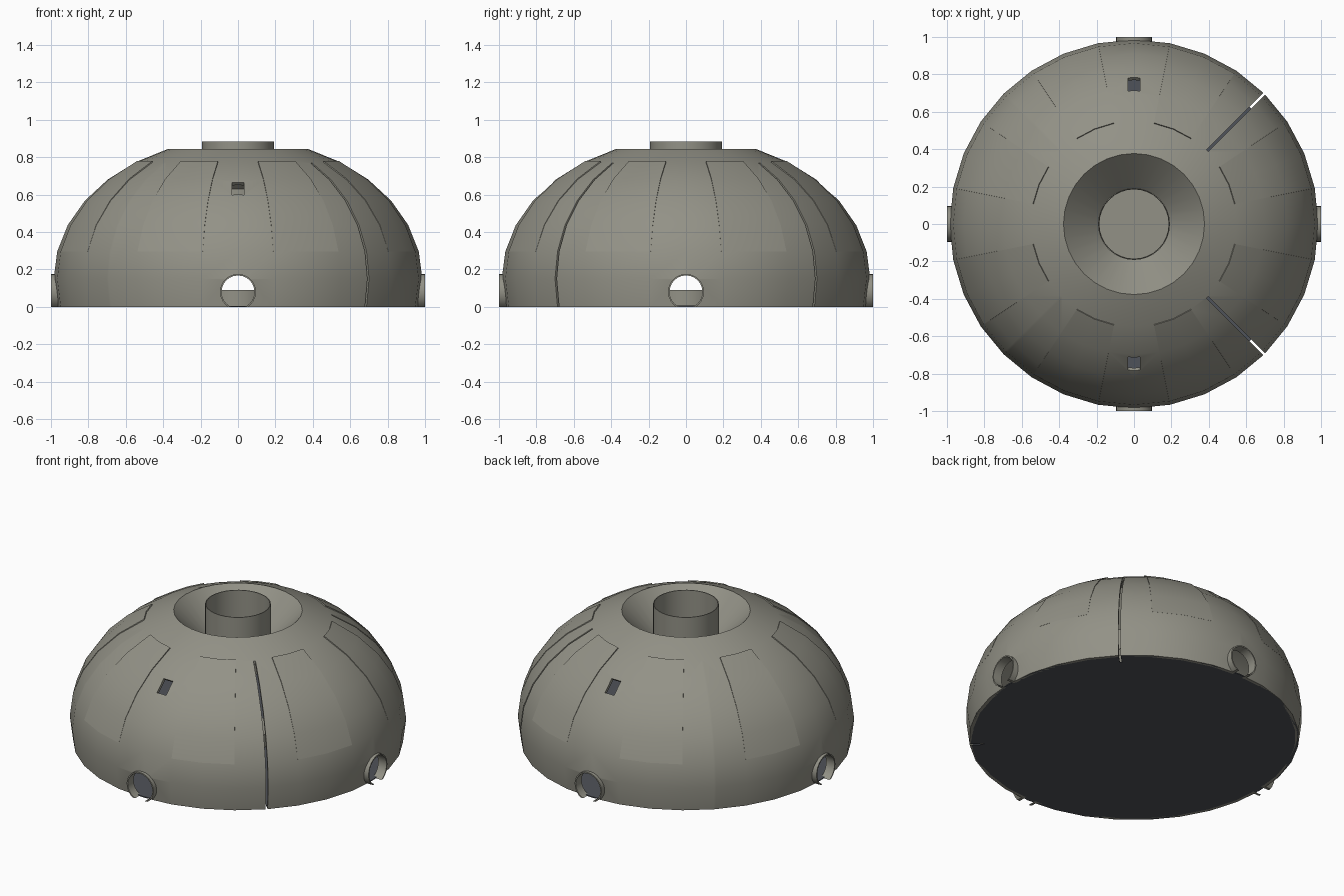
import bpy, bmesh, math
from mathutils import Matrix, Vector

if "Cube" in bpy.data.objects:
    bpy.data.objects.remove(bpy.data.objects["Cube"])

R, H, Z0, STEP = 0.985, 0.75, 0.15, math.radians(11.25)


def material(name, rgb):
    m = bpy.data.materials.new(name)
    m.diffuse_color = (*rgb, 1)
    m.use_nodes = True
    m.node_tree.nodes["Principled BSDF"].inputs["Base Color"].default_value = m.diffuse_color
    return m


GREY = material("warm grey", (0.29, 0.285, 0.24))
SLATE = material("dark slate", (0.078, 0.085, 0.10))


def finish(name, bm, mat=None):
    bmesh.ops.recalc_face_normals(bm, faces=bm.faces[:])
    me = bpy.data.meshes.new(name)
    bm.to_mesh(me)
    bm.free()
    ob = bpy.data.objects.new(name, me)
    bpy.context.collection.objects.link(ob)
    if mat:
        me.materials.append(mat)
    return ob


def lathe_bm(profile, segs, closed=True):
    """Revolve an (r, z) outline about z."""
    bm = bmesh.new()
    rings = [[bm.verts.new((r * math.cos(2 * math.pi * i / segs),
                            r * math.sin(2 * math.pi * i / segs), z))
              for i in range(segs)] for r, z in profile]
    n = len(rings)
    for k in range(n if closed else n - 1):
        a, b = rings[k], rings[(k + 1) % n]
        for i in range(segs):
            j = (i + 1) % segs
            bm.faces.new((a[i], a[j], b[j], b[i]))
    if not closed:
        bm.faces.new(rings[0])
        bm.faces.new(rings[-1])
    return bm


def box_bm(size, matrix):
    bm = bmesh.new()
    bmesh.ops.create_cube(bm, size=1)
    bmesh.ops.scale(bm, vec=size, verts=bm.verts)
    bm.transform(matrix)
    return bm


def activate(ob):
    bpy.ops.object.select_all(action='DESELECT')
    ob.select_set(True)
    bpy.context.view_layer.objects.active = ob


def cut(ob, cutters):
    activate(ob)
    for c in cutters:
        m = ob.modifiers.new("cut", 'BOOLEAN')
        m.operation, m.solver, m.object = 'DIFFERENCE', 'EXACT', c
        bpy.ops.object.modifier_apply(modifier=m.name)


def smooth(ob, deg=28):
    activate(ob)
    bpy.ops.object.shade_smooth_by_angle(angle=math.radians(deg))


def ring(lat, off=0.0):
    return ((R + off) * math.cos(lat), Z0 + (H + off) * math.sin(lat))


# Dome shell with sunken funnel in its crown
outer = [ring(k * STEP) for k in range(-1, 7)]
outer[0] = (outer[0][0], 0.0)
inner = [ring(k * STEP, -0.02) for k in range(5, -2, -1)]
inner[-1] = (inner[-1][0], 0.0)
dome = finish("dome_shell", lathe_bm(
    outer + [(0.185, 0.65), (0.185, 0.625), (0.38, 0.80)] + inner, 32), GREY)

# Floor plate
floor = finish("floor_plate", lathe_bm([(0.963, 0.0), (0.963, 0.006)], 32, False), SLATE)

# Central vent tube and the pedestal beneath it
tube = finish("vent_tube", lathe_bm(
    [(0.192, 0.5), (0.192, 0.885), (0.187, 0.885), (0.187, 0.5)], 32), GREY)
pedestal = finish("pedestal", lathe_bm([(0.19, 0.006), (0.19, 0.09)], 32, False), GREY)

# Cutters: four seams on the diagonals, two crossing port tunnels, two hatches
seams, others = [], []
for i in range(4):
    rot = Matrix.Rotation(math.radians(45 + 90 * i), 4, 'Z')
    # narrow slot, outer part only up to the crown band
    seams.append(finish("seam_cutter", box_bm(
        (0.56, 0.012, 0.90), rot @ Matrix.Translation((0.835, 0, 0.40))), None))
for axis in 'XY':
    bm = lathe_bm([(0.09, -1.2), (0.09, 1.2)], 24, False)
    bm.transform(Matrix.Translation((0, 0, 0.082)) @ Matrix.Rotation(math.pi / 2, 4, axis))
    others.append(finish("port_cutter", bm))
for s in (1, -1):
    n = Vector((0, s, 1)).normalized()
    q = n.to_track_quat('Z', 'Y').to_matrix().to_4x4()
    others.append(finish("hatch_cutter", box_bm(
        (0.065, 0.095, 0.2), Matrix.Translation((0, s * 0.755, 0.64)) @ q)))
cut(dome, others + seams)

# Seam notches run into the rim of the floor
notches = [finish("notch_cutter", box_bm(
    (0.2, 0.012, 0.1), Matrix.Rotation(math.radians(45 + 90 * i), 4, 'Z')
    @ Matrix.Translation((0.98, 0, 0)))) for i in range(4)]
cut(floor, notches)
for c in seams + others + notches:
    bpy.data.objects.remove(c)
for ob in (dome, tube, pedestal):
    smooth(ob)

# Port collars on the four sides, trimmed level with the ground
for i, side in enumerate(("right", "back", "left", "front")):
    bm = lathe_bm([(0.096, 0.94), (0.096, 1.0), (0.088, 1.0), (0.088, 0.94)], 24)
    bm.transform(Matrix.Rotation(i * math.pi / 2, 4, 'Z')
                 @ Matrix.Translation((0, 0, 0.08)) @ Matrix.Rotation(math.pi / 2, 4, 'Y'))
    bmesh.ops.bisect_plane(bm, geom=bm.verts[:] + bm.edges[:] + bm.faces[:],
                           plane_co=(0, 0, 0), plane_no=(0, 0, -1), clear_outer=True)
    bmesh.ops.holes_fill(bm, edges=[e for e in bm.edges if e.is_boundary])
    smooth(finish("port_collar_" + side, bm, GREY))

# Eight slim armour panels that fade into the shell lower down
for i in range(4):
    for first in (1, 5):
        bm = bmesh.new()
        grid = []
        for k in range(1, 6):
            r, z = ring(k * STEP, 0.0005 + 0.0015 * (k - 1))
            grid.append([bm.verts.new((r * math.cos(a), r * math.sin(a), z))
                         for a in ((first + j + 8 * i) * STEP for j in range(3))])
        for k in range(4):
            for j in range(2):
                bm.faces.new((grid[k][j], grid[k][j + 1], grid[k + 1][j + 1], grid[k + 1][j]))
        panel = finish("armour_panel", bm, GREY)
        m = panel.modifiers.new("thickness", 'SOLIDIFY')
        m.thickness, m.offset = 0.01, -1
        activate(panel)
        bpy.ops.object.modifier_apply(modifier=m.name)
        smooth(panel)
